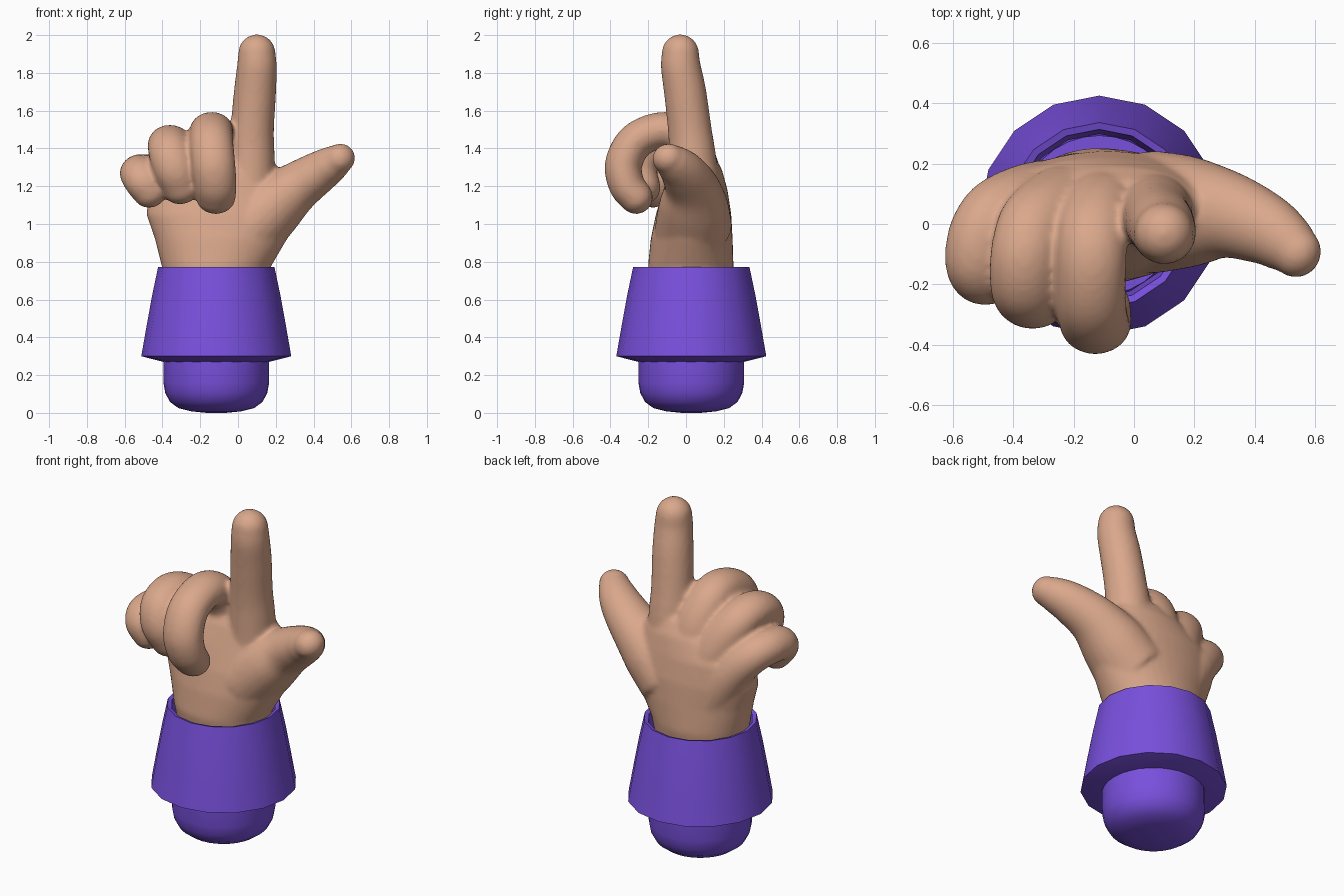
import bpy, bmesh, math
from mathutils import Vector

if "Cube" in bpy.data.objects:
    bpy.data.objects.remove(bpy.data.objects["Cube"])


def material(name, rgb):
    m = bpy.data.materials.new(name)
    m.diffuse_color = (*rgb, 1)
    m.use_nodes = True
    m.node_tree.nodes["Principled BSDF"].inputs["Base Color"].default_value = m.diffuse_color
    return m


skin = material("skin", (0.70, 0.39, 0.26))
purple = material("purple cloth", (0.19, 0.08, 0.72))


def skin_rings(bm, rings, cap_start=True, cap_end=True):
    """Join a list of point rings into a closed tube."""
    loops = [[bm.verts.new(p) for p in ring] for ring in rings]
    n = len(loops[0])
    for a, b in zip(loops, loops[1:]):
        for i in range(n):
            j = (i + 1) % n
            bm.faces.new((a[i], a[j], b[j], b[i]))
    if cap_start:
        bm.faces.new(loops[0][::-1])
    if cap_end:
        bm.faces.new(loops[-1])


def ellipse(z, cx, rx, cy, ry, n):
    return [Vector((cx + rx * math.cos(i * math.tau / n),
                    cy + ry * math.sin(i * math.tau / n), z)) for i in range(n)]


def spline(keys, steps=8):
    """Catmull-Rom through (x, y, z, radius) keys."""
    k = [Vector(p) for p in keys]
    k = [2 * k[0] - k[1]] + k + [2 * k[-1] - k[-2]]
    out = []
    for a, b, c, d in zip(k, k[1:], k[2:], k[3:]):
        for s in range(steps):
            t = s / steps
            out.append(0.5 * (2 * b + (c - a) * t + (2 * a - 5 * b + 4 * c - d) * t * t
                              + (3 * b - a - 3 * c + d) * t ** 3))
    return out + [k[-2]]


def finger(bm, keys, ref, wide=1.0, n=24):
    """Tapered tube with a round tip; the last key is the tip sphere centre."""
    pts = spline(keys)
    ref = Vector(ref)
    rings = []

    def ring(centre, tangent, r):
        normal = tangent.cross(ref).normalized()
        side = normal.cross(tangent).normalized()
        rings.append([centre + side * (r * wide * math.cos(i * math.tau / n))
                      + normal * (r * math.sin(i * math.tau / n)) for i in range(n)])

    for i, p in enumerate(pts):
        tangent = (pts[min(i + 1, len(pts) - 1)] - pts[max(i - 1, 0)]).xyz.normalized()
        ring(p.xyz, tangent, p.w)
    for s in range(1, 7):
        a = s / 6.3 * math.pi / 2
        ring(p.xyz + tangent * (p.w * math.sin(a)), tangent, p.w * math.cos(a))
    skin_rings(bm, rings)


def make_object(name, bm, mat):
    bmesh.ops.recalc_face_normals(bm, faces=bm.faces)
    me = bpy.data.meshes.new(name)
    bm.to_mesh(me)
    bm.free()
    me.materials.append(mat)
    ob = bpy.data.objects.new(name, me)
    bpy.context.collection.objects.link(ob)
    bpy.ops.object.select_all(action='DESELECT')
    ob.select_set(True)
    bpy.context.view_layer.objects.active = ob
    return ob


# Hand: palm and fingers fused into one smooth skin
bm = bmesh.new()
palm = [(0.60, -.115, .25, .025, .20), (0.77, -.115, .287, .025, .227),
        (0.92, -.09, .35, .03, .217), (1.05, -.085, .40, .04, .20),
        (1.18, -.10, .37, .05, .17), (1.29, -.05, .27, .055, .135),
        (1.37, -.02, .16, .055, .09)]
skin_rings(bm, [ellipse(*row, 40) for row in palm])

X, Y = (1, 0, 0), (0, 1, 0)
# index finger, pointing up
finger(bm, [(.06, .05, 1.1, .14), (.07, .035, 1.35, .125), (.075, .02, 1.5, .116),
            (.09, -.005, 1.7, .112), (.10, -.027, 1.83, .106), (.10, -.03, 1.905, .099)], X)
# thumb, spread outward
finger(bm, [(.06, .04, .98, .19), (.19, .04, 1.10, .17), (.31, .03, 1.195, .135),
            (.43, -.015, 1.275, .112), (.50, -.06, 1.32, .095), (.54, -.095, 1.347, .079)],
       Y, 1.08)
# three curled fingers
finger(bm, [(-.09, .08, 1.15, .12), (-.11, .055, 1.33, .11), (-.135, -.02, 1.46, .10),
            (-.14, -.13, 1.495, .098), (-.14, -.265, 1.44, .098), (-.13, -.33, 1.32, .099),
            (-.12, -.315, 1.21, .096), (-.117, -.265, 1.142, .09)], X, 1.17)
finger(bm, [(-.17, .10, 1.05, .12), (-.25, .075, 1.24, .11), (-.33, .01, 1.38, .10),
            (-.36, -.10, 1.425, .10), (-.36, -.21, 1.385, .10), (-.335, -.25, 1.29, .098),
            (-.30, -.225, 1.195, .09)], X, 1.15)
finger(bm, [(-.24, .10, .95, .12), (-.35, .09, 1.12, .11), (-.45, .05, 1.23, .10),
            (-.505, -.03, 1.27, .098), (-.52, -.125, 1.265, .096), (-.50, -.175, 1.225, .092),
            (-.465, -.175, 1.175, .087)], X, 1.1)
hand = make_object("hand", bm, skin)
fuse = hand.modifiers.new("fuse", 'REMESH')
fuse.mode = 'VOXEL'
fuse.voxel_size = 0.013
fuse.use_smooth_shade = True
soften = hand.modifiers.new("soften", 'SMOOTH')
soften.factor = 0.5
soften.iterations = 8


def lathe(name, profile, n, closed):
    """Turned part around the arm axis from (radius, z) pairs."""
    bm = bmesh.new()
    rings = [ellipse(z, -.115, r, .028, r, n) for r, z in profile]
    skin_rings(bm, rings, not closed, not closed)
    if closed:
        bmesh.ops.remove_doubles(bm, verts=bm.verts, dist=1e-5)
    make_object(name, bm, purple)
    bpy.ops.object.shade_smooth_by_angle(angle=math.radians(35))


# Flared sleeve: outside, rim, inside wall and underside
lathe("sleeve", [(.28, .27), (.397, .30), (.369, .46), (.340, .62), (.308, .772),
                 (.285, .765), (.27, .60), (.27, .27), (.28, .27)], 16, True)
# Rounded forearm stub
lathe("forearm", [(.05, .0), (.13, .008), (.20, .025), (.245, .058), (.27, .105),
                  (.28, .16), (.28, .30), (.265, .62)], 32, False)
